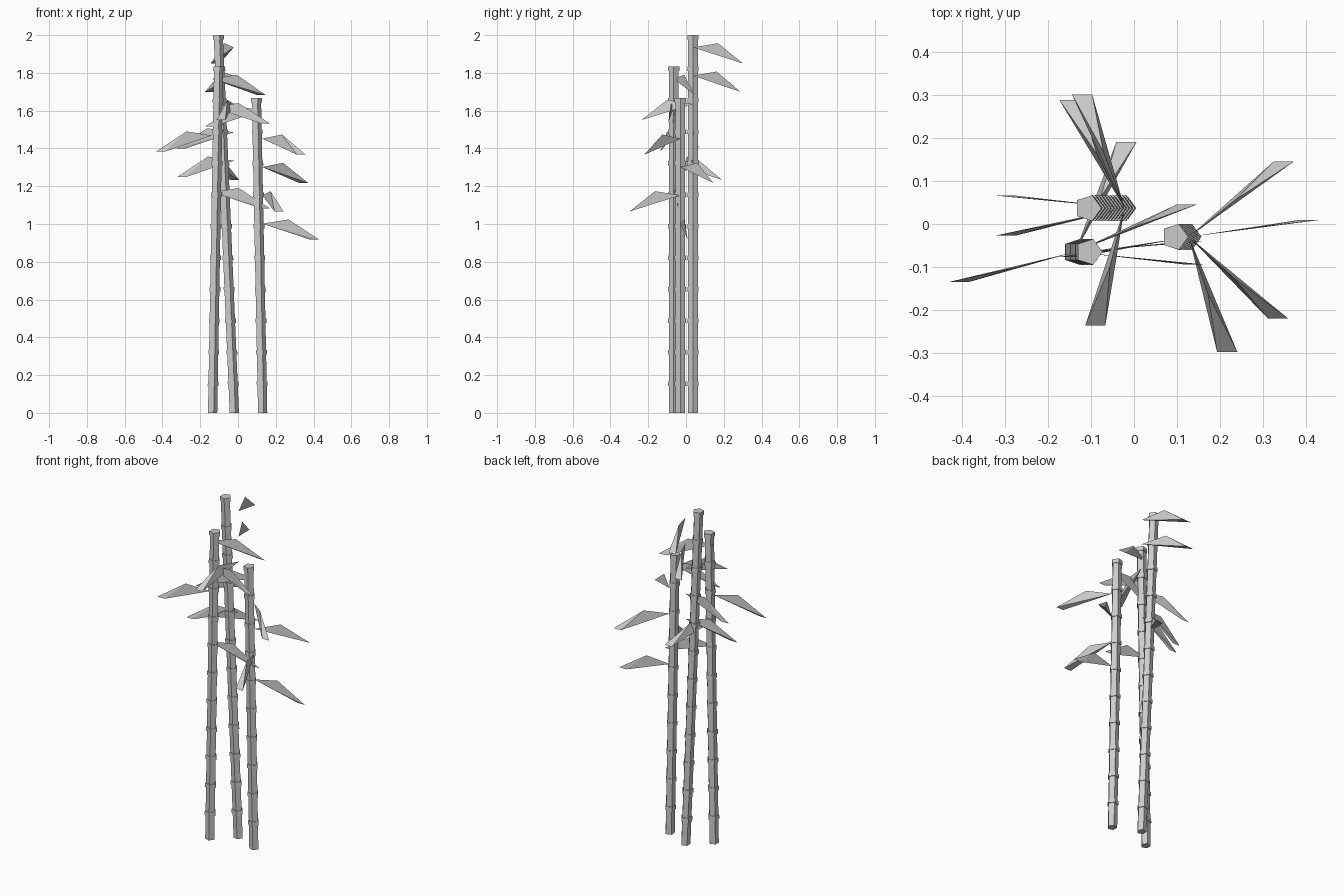
import bpy, math

if "Cube" in bpy.data.objects:
    bpy.data.objects.remove(bpy.data.objects["Cube"])

# one flat grey for the whole plant
grey = bpy.data.materials.new("bamboo_grey")
grey.diffuse_color = (0.6, 0.6, 0.6, 1)
grey.use_nodes = True
grey.node_tree.nodes["Principled BSDF"].inputs["Base Color"].default_value = grey.diffuse_color

SEG = 2 / 12          # distance between nodes
SIDES = 5
R_STEM, R_NODE, H_NODE = 0.027, 0.032, 0.024
HALF_TIP = 0.0235     # half width of a leaf tip
REACH = 0.282         # leaf length seen from above


def add_object(name, verts, faces):
    me = bpy.data.meshes.new(name)
    me.from_pydata(verts, [], faces)
    me.materials.append(grey)
    me.update()
    ob = bpy.data.objects.new(name, me)
    bpy.context.collection.objects.link(ob)
    return ob


# five-sided cane with a collar at the top of every segment
def cane(name, x, y, x_top, segments):
    height = segments * SEG
    profile = []
    for i in range(segments):
        z0, z1 = i * SEG, (i + 1) * SEG
        profile += [(z0, R_STEM), (z1 - H_NODE, R_STEM),
                    (z1 - H_NODE, R_NODE), (z1, R_NODE - 0.0005)]
    verts = []
    for z, r in profile:
        cx = x + (x_top - x) * z / height
        for k in range(SIDES):
            a = 2 * math.pi * k / SIDES
            verts.append((cx + r * math.cos(a), y + r * math.sin(a), z))
    faces = [tuple(reversed(range(SIDES)))]
    for j in range(len(profile) - 1):
        for k in range(SIDES):
            a, b = j * SIDES + k, j * SIDES + (k + 1) % SIDES
            faces.append((a, b, b + SIDES, a + SIDES))
    last = (len(profile) - 1) * SIDES
    faces.append(tuple(range(last, last + SIDES)))
    add_object(name, verts, faces)


# drooping leaf: pointed start, raised middle, blunt tip lying along x
def leaf(name, x, y, z_tip, angle):
    a = math.radians(angle)
    dx, dy = REACH * math.cos(a), REACH * math.sin(a)
    verts = [(x, y, z_tip + 0.085),
             (x + dx / 2, y + dy / 2, z_tip + 0.107),
             (x + dx - HALF_TIP, y + dy, z_tip),
             (x + dx + HALF_TIP, y + dy, z_tip)]
    faces = [(0, 1, 2), (0, 3, 1), (1, 3, 2), (0, 2, 3)]
    if dy < 0:
        faces = [f[::-1] for f in faces]
    add_object(name, verts, faces)


# name, base x, base y, top x, segments, leaf angles from the top down
canes = [
    ("left", -0.137, -0.065, -0.105, 11, (23, -6, 194.5, 65, 5)),
    ("middle", -0.022, 0.037, -0.107, 12, (110.5, 117, 256, 174, 193)),
    ("right", 0.128, -0.030, 0.095, 10, (189.5, -42.5, 38.5, -71.6, 8)),
]
for name, x, y, x_top, n, angles in canes:
    cane(name + "_cane", x, y, x_top, n)
    for i, ang in enumerate(angles):
        leaf(f"{name}_leaf_{i + 1}", x, y, n * SEG - 0.15 * (i + 1), ang)
